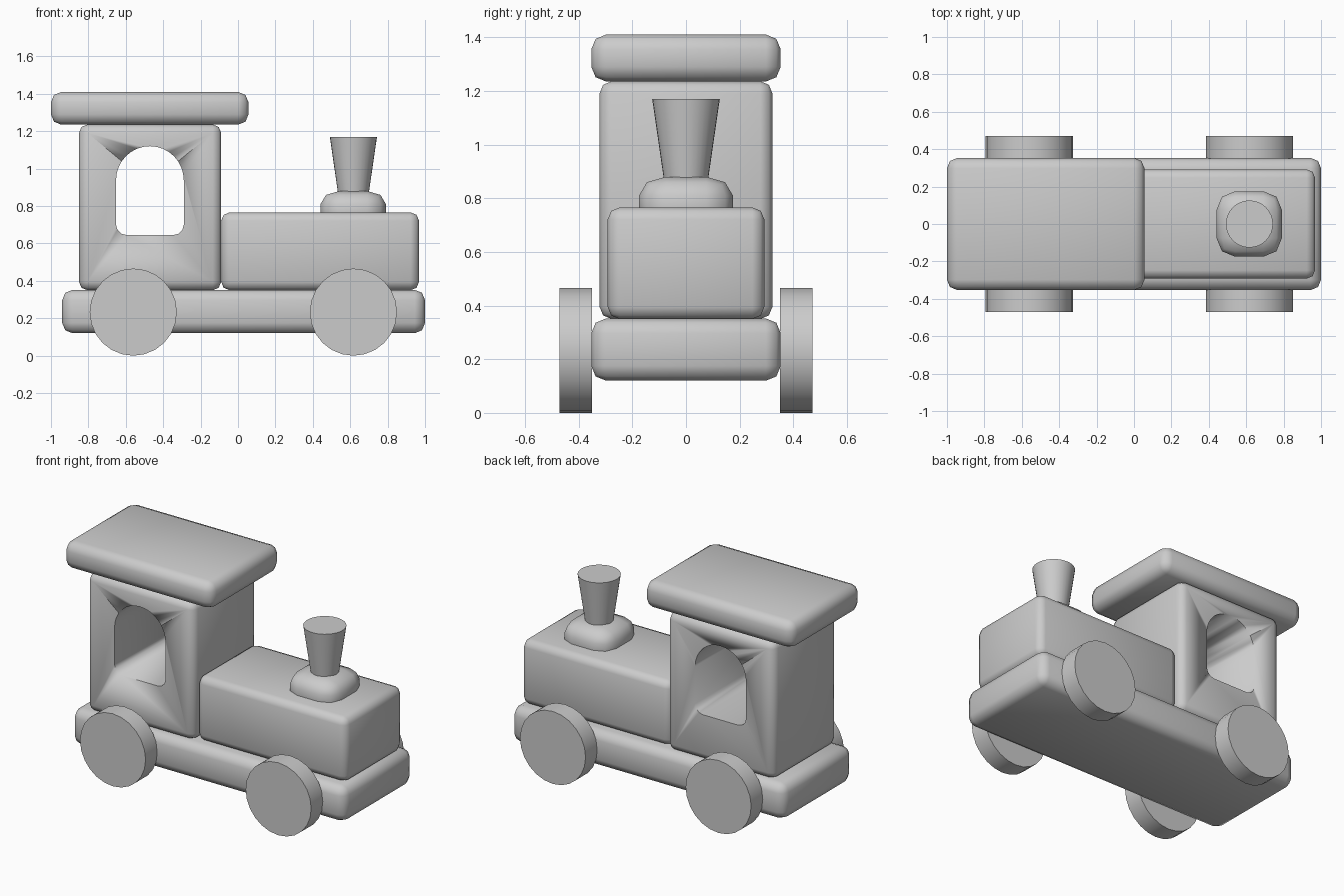
import bpy, bmesh, math
from mathutils import Vector, Matrix

if "Cube" in bpy.data.objects:
    bpy.data.objects.remove(bpy.data.objects["Cube"])


def add_object(name, bm, smooth_angle=60):
    mesh = bpy.data.meshes.new(name)
    bm.to_mesh(mesh)
    bm.free()
    ob = bpy.data.objects.new(name, mesh)
    bpy.context.collection.objects.link(ob)
    bpy.ops.object.select_all(action='DESELECT')
    ob.select_set(True)
    bpy.context.view_layer.objects.active = ob
    if smooth_angle:
        bpy.ops.object.shade_smooth_by_angle(angle=math.radians(smooth_angle))
    return ob


def rounded_box(name, x, y, z, bevel):
    """Box between (min, max) limits; bevel is a width per axis."""
    b = Vector(bevel)
    size = [(r[1] - r[0]) / k for r, k in zip((x, y, z), b)]
    centre = [(r[0] + r[1]) / 2 for r in (x, y, z)]
    bm = bmesh.new()
    bmesh.ops.create_cube(bm, size=1)
    bmesh.ops.scale(bm, vec=size, verts=bm.verts)
    bmesh.ops.bevel(bm, geom=bm.edges[:], offset=1, segments=2, profile=0.5, affect='EDGES')
    bmesh.ops.scale(bm, vec=b, verts=bm.verts)
    bmesh.ops.translate(bm, vec=centre, verts=bm.verts)
    return add_object(name, bm)


def cylinder(name, r1, r2, depth, centre, sides, rotation=Matrix()):
    bm = bmesh.new()
    bmesh.ops.create_cone(bm, cap_ends=True, segments=sides, radius1=r1, radius2=r2,
                          depth=depth, matrix=Matrix.Translation(centre) @ rotation)
    return add_object(name, bm)


# Body blocks
rounded_box("chassis", (-0.94, 1.0), (-0.353, 0.353), (0.12, 0.352), (0.055,) * 3)
cabin = rounded_box("cabin", (-0.85, -0.09), (-0.322, 0.322), (0.35, 1.236), (0.045,) * 3)
rounded_box("roof", (-1.0, 0.056), (-0.353, 0.353), (1.235, 1.41), (0.055,) * 3)
rounded_box("boiler", (-0.09, 0.968), (-0.292, 0.292), (0.35, 0.766), (0.045,) * 3)

# Arched window cut through the cabin
wx, half, sill, spring, r = -0.471, 0.181, 0.645, 0.939, 0.055
outline = [(wx + half * math.cos(a), spring + half * math.sin(a))
           for a in (math.pi * i / 16 for i in range(17))]
for cx, start in ((wx - half + r, math.pi), (wx + half - r, 1.5 * math.pi)):
    for i in range(4):
        a = start + math.pi / 2 * i / 3
        outline.append((cx + r * math.cos(a), sill + r + r * math.sin(a)))
bm = bmesh.new()
face = bm.faces.new([bm.verts.new((px, -0.6, pz)) for px, pz in outline])
ext = bmesh.ops.extrude_face_region(bm, geom=[face])
bmesh.ops.translate(bm, vec=(0, 1.2, 0),
                    verts=[g for g in ext["geom"] if isinstance(g, bmesh.types.BMVert)])
bmesh.ops.recalc_face_normals(bm, faces=bm.faces)
cutter = add_object("window_cutter", bm)
cutter.hide_render = True
cutter.hide_set(True)
mod = cabin.modifiers.new("window", 'BOOLEAN')
mod.operation = 'DIFFERENCE'
mod.solver = 'EXACT'
mod.object = cutter
bpy.context.view_layer.objects.active = cabin
bpy.ops.object.modifier_apply(modifier=mod.name)
bpy.data.objects.remove(cutter)

# Chimney on its rounded foot
rounded_box("chimney_foot", (0.441, 0.791), (-0.175, 0.175), (0.66, 0.88), (0.1, 0.1, 0.07))
cylinder("chimney", 0.081, 0.126, 0.31, (0.617, 0, 1.015), 32)

# Wheels
turn = Matrix.Rotation(math.pi / 2, 4, 'X')
for end, x in (("front", 0.617), ("rear", -0.56)):
    for side, s in (("left", 1), ("right", -1)):
        cylinder(f"{end}_{side}_wheel", 0.233, 0.233, 0.12, (x, s * 0.411, 0.233), 24, turn)
